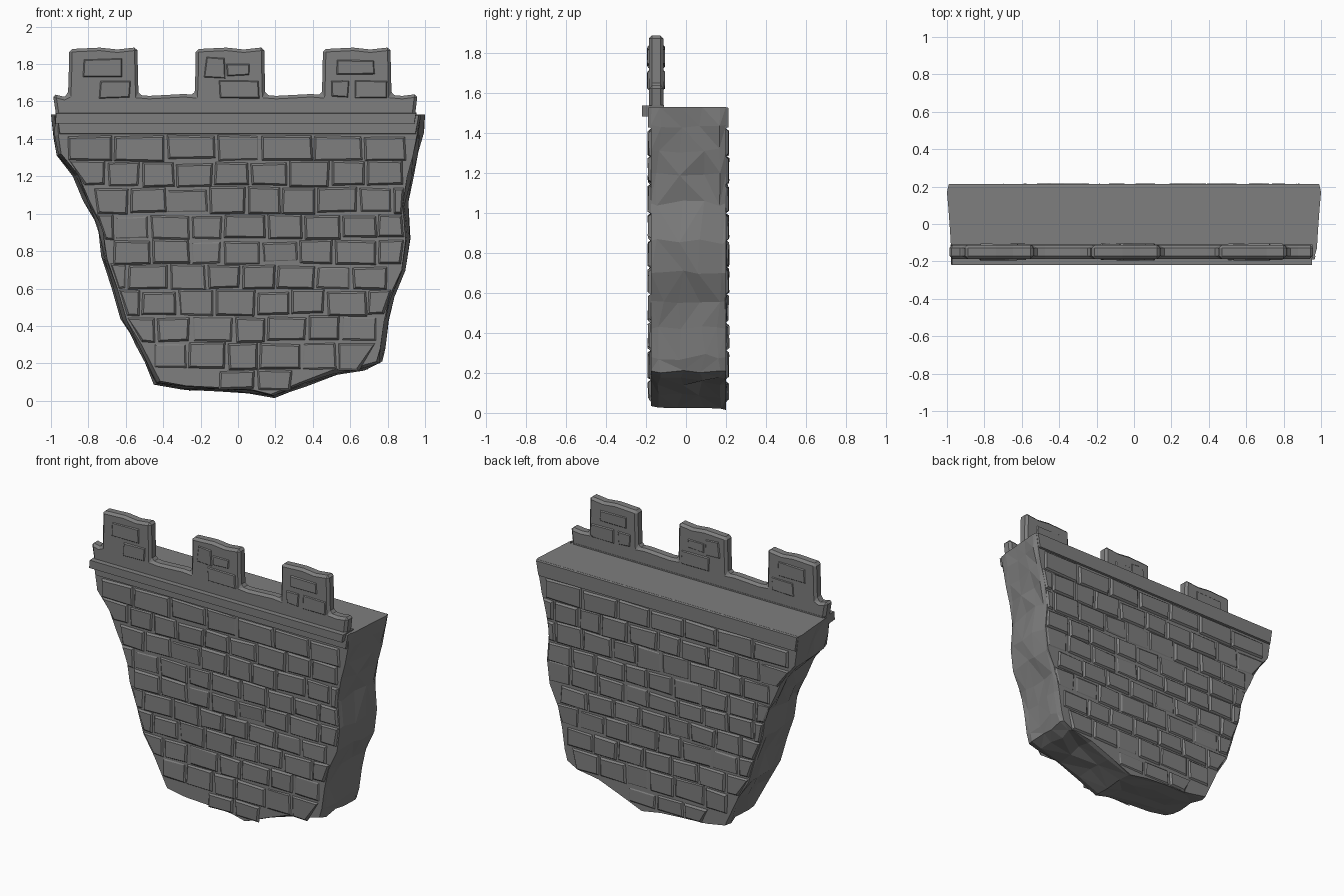
import bpy, bmesh, random

if "Cube" in bpy.data.objects:
    bpy.data.objects.remove(bpy.data.objects["Cube"])
random.seed(7)

stone = bpy.data.materials.new("grey_stone")
stone.diffuse_color = (0.21, 0.21, 0.21, 1)
stone.use_nodes = True
stone.node_tree.nodes["Principled BSDF"].inputs["Base Color"].default_value = stone.diffuse_color

# Silhouette of the broken wall piece, top to bottom on each side (x, z)
RIGHT = [(1.0, 1.53), (0.985, 1.44), (0.96, 1.31), (0.93, 1.2), (0.905, 1.05), (0.92, 0.86),
         (0.9, 0.7), (0.835, 0.56), (0.805, 0.42), (0.785, 0.28), (0.765, 0.21), (0.69, 0.165),
         (0.53, 0.14), (0.36, 0.075), (0.2, 0.01)]
LEFT = [(-1.0, 1.53), (-0.985, 1.42), (-0.97, 1.32), (-0.88, 1.21), (-0.82, 1.07), (-0.75, 0.93),
        (-0.725, 0.76), (-0.67, 0.6), (-0.62, 0.43), (-0.54, 0.3), (-0.44, 0.08), (-0.3, 0.055),
        (-0.1, 0.045), (0.05, 0.035)]


def jit(a):
    return random.uniform(-a, a)


def finish(name, bm):
    bmesh.ops.recalc_face_normals(bm, faces=bm.faces)
    me = bpy.data.meshes.new(name)
    bm.to_mesh(me)
    bm.free()
    me.materials.append(stone)
    ob = bpy.data.objects.new(name, me)
    bpy.context.collection.objects.link(ob)
    return ob


def edge_x(path, z):
    """x of one side of the silhouette at height z."""
    for (x0, z0), (x1, z1) in zip(path, path[1:]):
        if z0 >= z >= z1:
            return x0 + (x1 - x0) * (z0 - z) / (z0 - z1)
    return path[0][0] if z > path[0][1] else path[-1][0]


def block(bm, corners, y_in, y_out, bev, tilt=0.0):
    """Raised stone: four (x, z) corners, narrowed towards the face."""
    cx = sum(c[0] for c in corners) / 4
    cz = sum(c[1] for c in corners) / 4
    sgn = 1 if y_out > y_in else -1
    low, high = [], []
    for x, z in corners:
        low.append(bm.verts.new((x, y_in, z)))
        bx = min(bev, abs(x - cx) * 0.5) * (1 if x > cx else -1)
        bz = min(bev, abs(z - cz) * 0.5) * (1 if z > cz else -1)
        high.append(bm.verts.new((x - bx, y_out + sgn * jit(tilt), z - bz)))
    bm.faces.new(high)
    for i in range(4):
        j = (i + 1) % 4
        bm.faces.new((low[i], low[j], high[j], high[i]))


# Core of the wall: rings of the silhouette from front to back, chipped rim
outline = RIGHT + LEFT[::-1]
bm = bmesh.new()
rings = []
depths = [(-0.176, 0.035), (-0.13, 0.022), (-0.03, 0.016), (0.08, 0.008), (0.17, 0.0), (0.2, 0.006)]
for k, (y, inset) in enumerate(depths):
    inner = 0 < k < len(depths) - 1
    ring = []
    for x, z in outline:
        f = 1 if z > 1.5 else 0.7
        dx = -inset * f * (1 if x > 0.1 else -1)
        dz = inset * 0.7 if z < 0.2 else 0
        if inner and z < 1.5:
            dx += jit(0.012)
            dz += jit(0.015) if z > 0.1 else abs(jit(0.012))
        yy = y + (jit(0.02) if inner and z < 1.5 else 0)
        ring.append(bm.verts.new((x + dx, yy, z + dz)))
    rings.append(ring)
n = len(outline)
for a, b in zip(rings, rings[1:]):
    for i in range(n):
        j = (i + 1) % n
        if i == n - 1:
            bm.faces.new((a[i], a[j], b[j], b[i]))
        elif random.random() < 0.5:
            bm.faces.new((a[i], a[j], b[j]))
            bm.faces.new((a[i], b[j], b[i]))
        else:
            bm.faces.new((a[i], a[j], b[i]))
            bm.faces.new((a[j], b[j], b[i]))
bm.faces.new(rings[0])
bm.faces.new(rings[-1])
finish("wall_core", bm)

# Brick courses: bottom, top, and one joint position of each row
ROWS = [(0.05, 0.165, -0.11), (0.17, 0.31, -0.07), (0.315, 0.45, 0.16), (0.455, 0.59, -0.32),
        (0.595, 0.725, 0.02), (0.73, 0.86, -0.07), (0.865, 0.995, -0.06), (1.0, 1.14, 0.03),
        (1.145, 1.28, 0.08), (1.285, 1.42, 0.13)]


def courses(name, y_in, y_out, inset):
    bm = bmesh.new()
    s = 1 if y_out > y_in else -1

    def clip(x, z):
        return max(edge_x(LEFT, z) + inset, min(edge_x(RIGHT, z) - inset, x))

    for z0, z1, joint in ROWS:
        step = 0.26 if z0 > 1.2 else 0.2
        xs = [joint + k * step + jit(0.02) for k in range(-7, 8)]
        for a, b in zip(xs, xs[1:]):
            zb, zt = z0 + jit(0.008), z1 + jit(0.008)
            a2, b2 = a + 0.004, b - 0.004
            c = [(clip(a2 + jit(0.008), zb), zb), (clip(b2 + jit(0.008), zb), zb + jit(0.006)),
                 (clip(b2, zt), zt), (clip(a2, zt), zt + jit(0.006))]
            if c[2][0] - c[3][0] < 0.05 or c[1][0] - c[0][0] < 0.03:
                continue
            worn = random.random() < 0.25
            block(bm, c, y_in, y_out - s * (0.007 if worn else 0), 0.013, 0.004)
    # plain top course
    z0, z1 = 1.425, 1.53
    block(bm, [(clip(-2, z0), z0), (clip(2, z0), z0), (clip(2, z1), z1), (clip(-2, z1), z1)],
          y_in, y_out, 0.004)
    finish(name, bm)


courses("front_bricks", -0.172, -0.189, 0.03)
courses("back_bricks", 0.196, 0.213, 0.006)

# Ledge under the parapet
bm = bmesh.new()
ends = [[(-0.98, 1.48), (0.945, 1.48), (0.955, 1.54), (-0.975, 1.54)]]
block(bm, ends[0], -0.11, -0.22, 0.003)
finish("ledge", bm)

# Parapet with three merlons, one uneven outline extruded in depth
MERLONS = [(-0.905, -0.535), (-0.228, 0.143), (0.452, 0.818)]
prof = [(0.945, 1.51), (0.96, 1.64)]
for x0, x1 in reversed(MERLONS):
    w = x1 - x0
    prof += [(x1 + 0.06, 1.63), (x1 + 0.003, 1.635), (x1, 1.75), (x1 - 0.003, 1.89),
             (x1 - 0.3 * w, 1.878), (x0 + 0.45 * w, 1.888), (x0 + 0.002, 1.88),
             (x0, 1.75), (x0 - 0.004, 1.635), (x0 - 0.06, 1.64)]
prof[-1] = (-0.93, 1.625)
prof += [(-0.99, 1.64), (-0.97, 1.51)]
bm = bmesh.new()
front = [bm.verts.new((x, -0.186, z)) for x, z in prof]
back = [bm.verts.new((x, -0.112, z)) for x, z in prof]
bm.faces.new(front)
bm.faces.new(back)
for i in range(len(prof)):
    j = (i + 1) % len(prof)
    bm.faces.new((front[i], front[j], back[j], back[i]))
ob = finish("parapet", bm)
bev = ob.modifiers.new("worn_edges", "BEVEL")
bev.width = 0.016
bev.segments = 1
bev.limit_method = 'ANGLE'
bev.angle_limit = 1.0

# Small raised stones on both faces of the merlons
STONES = [(-0.83, -0.62, 1.73, 1.83), (-0.74, -0.57, 1.61, 1.71), (-0.18, -0.07, 1.72, 1.84),
          (-0.06, 0.07, 1.73, 1.8), (-0.1, 0.12, 1.61, 1.71), (0.53, 0.73, 1.74, 1.83),
          (0.49, 0.6, 1.62, 1.72), (0.62, 0.8, 1.62, 1.72)]
bm = bmesh.new()
for x0, x1, z0, z1 in STONES:
    c = [(x + jit(0.008), z + jit(0.008)) for x, z in ((x0, z0), (x1, z0), (x1, z1), (x0, z1))]
    block(bm, c, -0.18, -0.193, 0.01, 0.002)
    block(bm, c, -0.118, -0.106, 0.01, 0.002)
finish("merlon_stones", bm)
